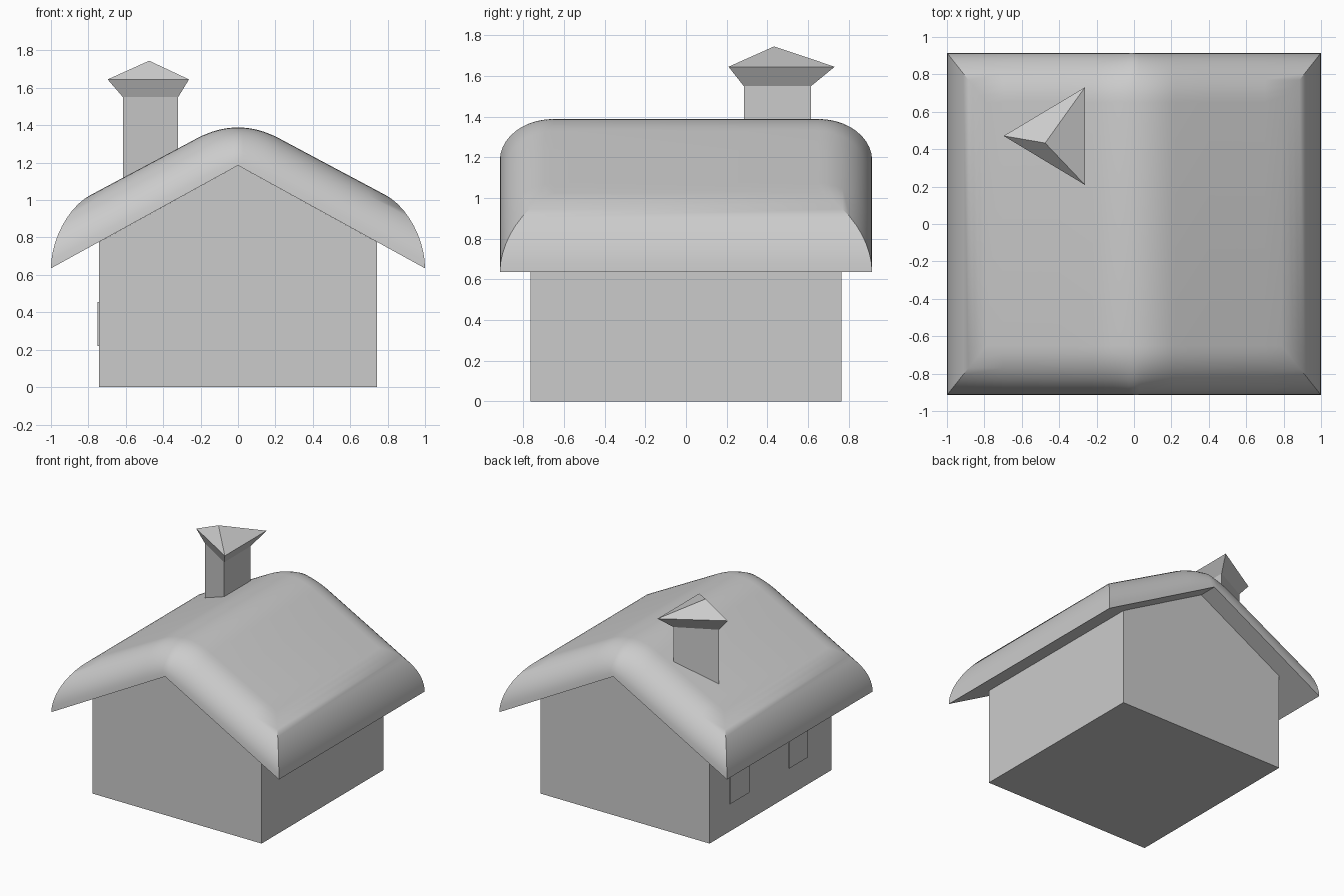
import bpy, bmesh, math

if "Cube" in bpy.data.objects:
    bpy.data.objects.remove(bpy.data.objects["Cube"])


def make_object(name, bm, smooth=False):
    bmesh.ops.recalc_face_normals(bm, faces=bm.faces)
    mesh = bpy.data.meshes.new(name)
    bm.to_mesh(mesh)
    bm.free()
    obj = bpy.data.objects.new(name, mesh)
    bpy.context.collection.objects.link(obj)
    if smooth:
        bpy.context.view_layer.objects.active = obj
        obj.select_set(True)
        bpy.ops.object.shade_smooth_by_angle(angle=math.radians(35))
        obj.select_set(False)
    return obj


def loft(name, rings, cap_last=True):
    """Skin a stack of point rings; a one-point ring makes an apex."""
    bm = bmesh.new()
    loops = [[bm.verts.new(p) for p in r] for r in rings]
    for a, b in zip(loops, loops[1:]):
        n = len(a)
        for i in range(n):
            j = (i + 1) % n
            bm.faces.new((a[i], a[j], b[0]) if len(b) == 1 else (a[i], a[j], b[j], b[i]))
    bm.faces.new(loops[0])
    if len(loops[-1]) > 2:
        bm.faces.new(loops[-1])
    return make_object(name, bm)


# Walls: gabled profile run from front to back
gable = [(-0.743, 0), (0.743, 0), (0.743, 0.776), (0, 1.185), (-0.743, 0.776)]
loft("house_walls", [[(x, y, z) for x, z in gable] for y in (-0.765, 0.765)])


# Roof: straight underside, rounded ridge and quarter-round borders
def under(x):
    return 1.185 - 0.55 * abs(x)


def top(x):
    w, x = 0.22, abs(x)
    run = x if x > w else (x * x + w * w) / (2 * w)
    return 1.447 - 0.533 * run


inner = [i * 0.0275 for i in range(-8, 9)]
inner = [-0.7, -0.55, -0.4] + inner + [0.4, 0.55, 0.7]
bm = bmesh.new()
rings = []
steps = 10
for k in range(steps + 1):
    a = k / steps * math.pi / 2
    d, rise = 1 - math.cos(a), math.sin(a)
    hx, hy = 1 - 0.21 * d, 0.915 - 0.265 * d
    xs = [-hx] + inner + [hx]
    row = [(x, under(x) + (top(x) - under(x)) * rise) for x in xs]
    front = [bm.verts.new((x, -hy, z)) for x, z in row]
    back = [bm.verts.new((x, hy, z)) for x, z in row]
    rings.append((front, back))
for (f0, b0), (f1, b1) in zip(rings, rings[1:]):
    r0, r1 = f0 + b0[::-1], f1 + b1[::-1]
    for i in range(len(r0)):
        j = (i + 1) % len(r0)
        bm.faces.new((r0[i], r0[j], r1[j], r1[i]))
for front, back in (rings[0], rings[-1]):
    for i in range(len(front) - 1):
        bm.faces.new((front[i], front[i + 1], back[i + 1], back[i]))
make_object("roof", bm, smooth=True)


# Chimney: three-sided shaft with a flared, pointed cap
def tri(points, z):
    return [(x, y, z) for x, y in points]


shaft = [(-0.615, 0.465), (-0.32, 0.284), (-0.32, 0.615)]
brim = [(-0.697, 0.471), (-0.262, 0.209), (-0.262, 0.731)]
loft("chimney_shaft", [tri(shaft, 0.95), tri(shaft, 1.55)])
loft("chimney_cap", [tri(shaft, 1.55), tri(brim, 1.645), [(-0.475, 0.433, 1.745)]])

# Windows: two thin panels on the left wall
for label, y in (("back", 0.395), ("front", -0.345)):
    panel = [(y - 0.118, 0.22), (y + 0.118, 0.22), (y + 0.118, 0.455), (y - 0.118, 0.455)]
    loft("window_" + label, [[(x, py, pz) for py, pz in panel] for x in (-0.73, -0.75)])
